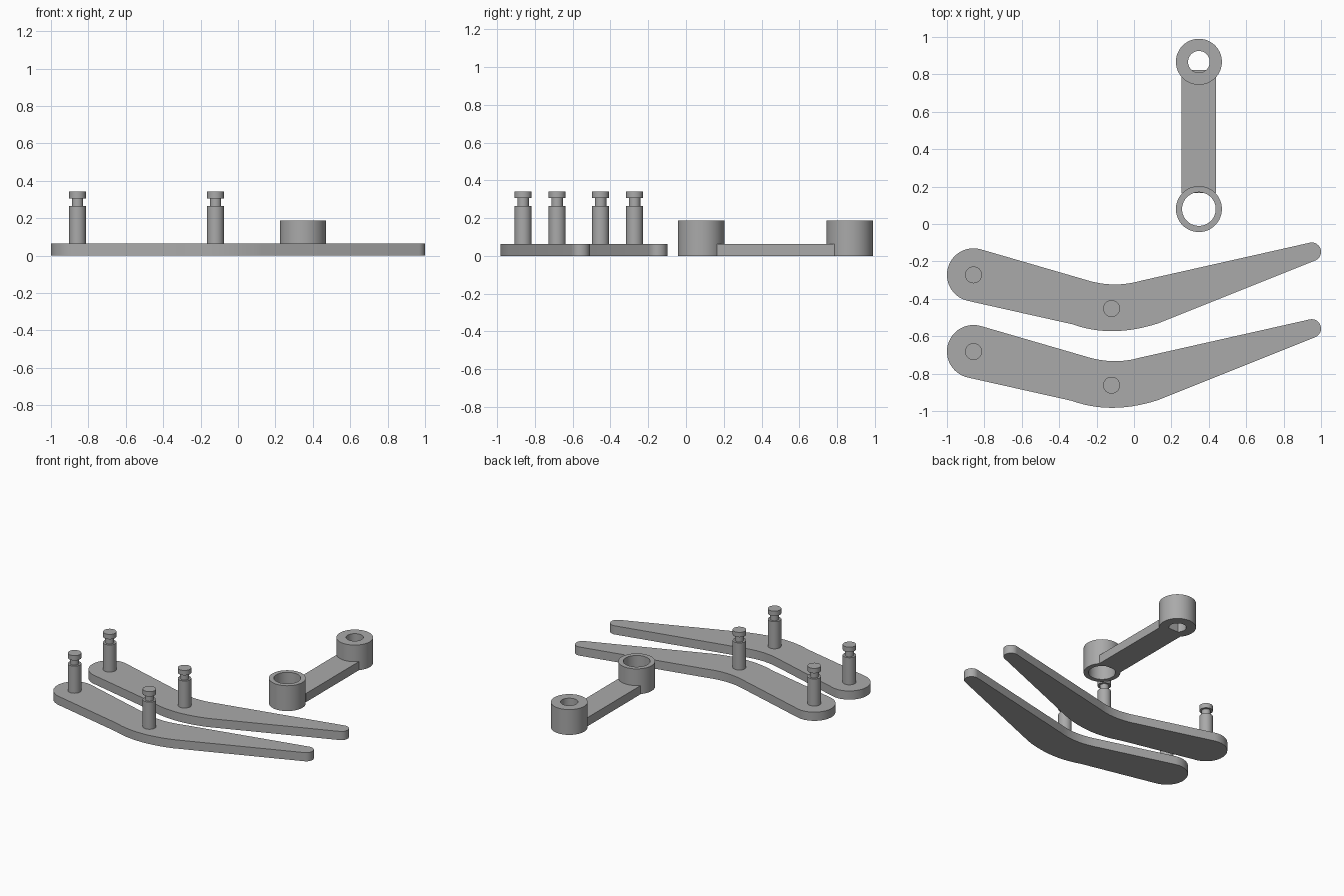
import bpy, bmesh
from math import cos, sin, radians, tau

if "Cube" in bpy.data.objects:
    bpy.data.objects.remove(bpy.data.objects["Cube"])

grey = bpy.data.materials.new("plain grey")
grey.diffuse_color = (0.4, 0.4, 0.4, 1)
grey.use_nodes = True
grey.node_tree.nodes["Principled BSDF"].inputs["Base Color"].default_value = grey.diffuse_color

PLATE = 0.064          # thickness of the levers and the link arm
LINK_X = 0.347


def finish(name, bm):
    bmesh.ops.remove_doubles(bm, verts=bm.verts, dist=1e-5)
    bmesh.ops.recalc_face_normals(bm, faces=bm.faces)
    mesh = bpy.data.meshes.new(name)
    bm.to_mesh(mesh)
    bm.free()
    mesh.materials.append(grey)
    ob = bpy.data.objects.new(name, mesh)
    bpy.context.collection.objects.link(ob)
    bpy.ops.object.select_all(action='DESELECT')
    ob.select_set(True)
    bpy.context.view_layer.objects.active = ob
    bpy.ops.object.shade_smooth_by_angle(angle=radians(30))
    return ob


def extrude(name, outline, height):
    bm = bmesh.new()
    face = bm.faces.new([bm.verts.new((x, y, 0)) for x, y in outline])
    top = bmesh.ops.extrude_face_region(bm, geom=[face])["geom"]
    bmesh.ops.translate(bm, vec=(0, 0, height),
                        verts=[v for v in top if isinstance(v, bmesh.types.BMVert)])
    return finish(name, bm)


def lathe(name, profile, x, y, closed=False, n=48):
    """Spin (radius, z) points about the vertical through x, y."""
    bm = bmesh.new()
    rings = [[bm.verts.new((x + r * cos(tau * i / n), y + r * sin(tau * i / n), z))
              for i in range(n)] for r, z in profile]
    pairs = list(zip(rings, rings[1:]))
    if closed:
        pairs.append((rings[-1], rings[0]))
    else:
        bm.faces.new(rings[0])
        bm.faces.new(rings[-1])
    for a, b in pairs:
        for i in range(n):
            j = (i + 1) % n
            bm.faces.new((a[i], a[j], b[j], b[i]))
    return finish(name, bm)


def arc(cx, cy, r, a0, a1, n=20):
    angles = [radians(a0 + (a1 - a0) * i / n) for i in range(n + 1)]
    return [(cx + r * cos(a), cy + r * sin(a)) for a in angles]


def bend(p, c, q, n=14):
    ts = [i / n for i in range(n + 1)]
    return [tuple((1 - t) ** 2 * p[k] + 2 * t * (1 - t) * c[k] + t * t * q[k]
                  for k in (0, 1)) for t in ts]


# bent lever outline: round butt, lower bend, small round tip, upper bend
outline = (arc(-0.858, -0.272, 0.142, 73.8, 257.2, 28)
           + bend((-0.33, -0.536), (-0.12, -0.612), (0.13, -0.531))
           + arc(0.95, -0.149, 0.05, -68.1, 102.8)
           + bend((0.03, -0.305), (-0.115, -0.346), (-0.27, -0.295)))

# grooved pin: shaft, neck, head
pin = [(0.045, 0.05), (0.045, 0.264), (0.03, 0.264),
       (0.03, 0.306), (0.045, 0.306), (0.045, 0.342)]

for label, dy in (("rear", 0), ("front", -0.41)):
    extrude(label + "_lever", [(x, y + dy) for x, y in outline], PLATE)
    lathe(label + "_end_pin", pin, -0.858, -0.272 + dy)
    lathe(label + "_middle_pin", pin, -0.12, -0.452 + dy)

# link: two hollow bosses joined by a flat arm
for label, y, hole in (("wide_bore", 0.08, 0.09), ("narrow_bore", 0.867, 0.058)):
    lathe(label + "_boss", [(0.123, 0), (0.123, 0.187), (hole, 0.187), (hole, 0)],
          LINK_X, y, closed=True, n=64)
a, b = LINK_X - 0.092, LINK_X + 0.092
extrude("link_arm", [(a, 0.165), (b, 0.165), (b, 0.824), (a, 0.824)], PLATE)
